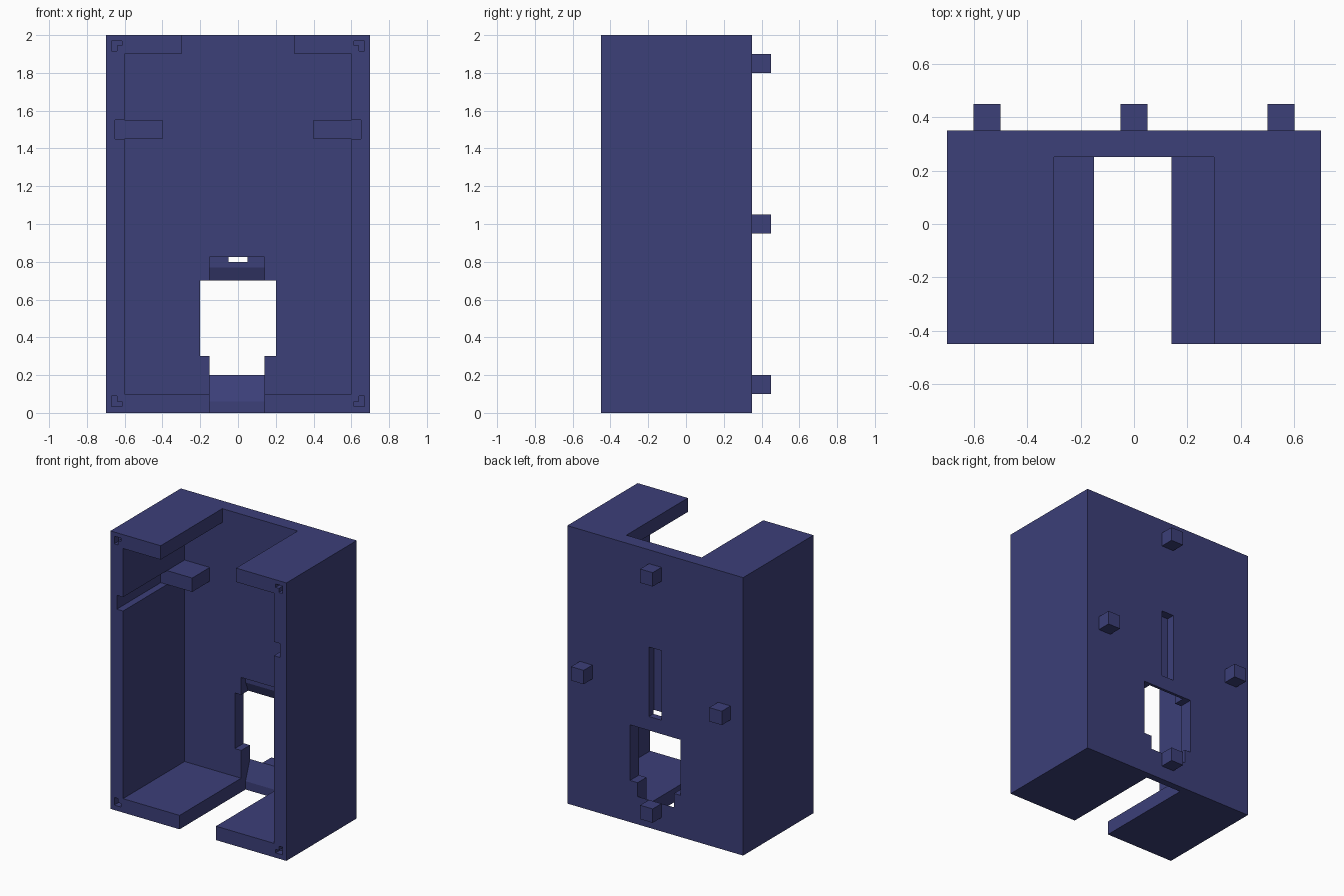
import bpy

if "Cube" in bpy.data.objects:
    bpy.data.objects.remove(bpy.data.objects["Cube"])

mat = bpy.data.materials.new("navy_plastic")
mat.diffuse_color = (0.045, 0.05, 0.19, 1)
mat.use_nodes = True
mat.node_tree.nodes["Principled BSDF"].inputs["Base Color"].default_value = mat.diffuse_color


def prism(name, profile, axis, lo, hi):
    """Extrude a 2D profile along an axis: 0 = x (profile y,z), 1 = y (profile x,z)."""
    def point(a, b, t):
        return (t, a, b) if axis == 0 else (a, t, b)
    n = len(profile)
    verts = [point(a, b, t) for t in (lo, hi) for a, b in profile]
    faces = [tuple(range(n)), tuple(range(2 * n - 1, n - 1, -1))]
    faces += [(i, i + n, (i + 1) % n + n, (i + 1) % n) for i in range(n)]
    me = bpy.data.meshes.new(name)
    me.from_pydata(verts, [], faces)
    ob = bpy.data.objects.new(name, me)
    bpy.context.collection.objects.link(ob)
    bpy.context.view_layer.objects.active = ob
    bpy.ops.object.mode_set(mode='EDIT')
    bpy.ops.mesh.select_all(action='SELECT')
    bpy.ops.mesh.normals_make_consistent(inside=False)
    bpy.ops.object.mode_set(mode='OBJECT')
    me.materials.append(mat)
    return ob


def box(name, x0, x1, y0, y1, z0, z1):
    return prism(name, [(x0, z0), (x1, z0), (x1, z1), (x0, z1)], 1, y0, y1)


def cut(target, cutter):
    cutter.hide_render = True
    mod = target.modifiers.new("cut", 'BOOLEAN')
    mod.operation = 'DIFFERENCE'
    mod.solver = 'EXACT'
    mod.object = cutter
    bpy.context.view_layer.objects.active = target
    bpy.ops.object.modifier_apply(modifier=mod.name)
    bpy.data.objects.remove(cutter)


# Open-fronted case
case = box("case", -0.7, 0.7, -0.45, 0.35, 0, 2)
cut(case, box("cavity", -0.6, 0.6, -0.6, 0.25, 0.1, 1.9))
cut(case, box("top_slot", -0.3, 0.3, -0.6, 0.25, 1.8, 2.1))

# Floor slot running into the sloped cable recess of the back wall
recess = [(-0.6, -0.1), (0.30, -0.1), (0.30, 0.06), (0.35, 0.20), (0.36, 0.228),
          (0.36, 0.70), (0.33, 0.70), (0.30, 0.77), (0.30, 0.825), (-0.6, 0.825)]
cut(case, prism("cable_recess", recess, 0, -0.15, 0.14))

# Socket window and hanging slot in the back
cut(case, box("socket_window", -0.2, 0.2, 0.1, 0.5, 0.3, 0.7))
cut(case, box("hanging_slot", -0.05, 0.05, 0.29, 0.5, 0.8, 1.3))

# Side grooves, with a shelf block at the back of each
for s, side in ((-1, "left"), (1, "right")):
    a, b = sorted((s * 0.65, s * 0.5))
    cut(case, box("groove", a, b, -0.6, 0.25, 1.45, 1.55))
    a, b = sorted((s * 0.65, s * 0.4))
    box(side + "_shelf_block", a, b, 0.05, 0.25, 1.45, 1.55)

# L-shaped corner sockets on the front rim
ell = [(0, 0), (0.055, 0), (0.055, 0.025), (0.03, 0.025), (0.03, 0.055), (0, 0.055)]
for s in (-1, 1):
    for z, d in ((0.035, 1), (1.97, -1)):
        prof = [(s * (0.67 - u), z + d * v) for u, v in ell]
        cut(case, prism("corner_socket", prof, 1, -0.5, -0.40))

# Mounting pegs on the back
for name, x, z in (("top", 0, 1.85), ("bottom", 0, 0.15), ("left", -0.55, 1), ("right", 0.55, 1)):
    box(name + "_peg", x - 0.05, x + 0.05, 0.35, 0.45, z - 0.05, z + 0.05)
